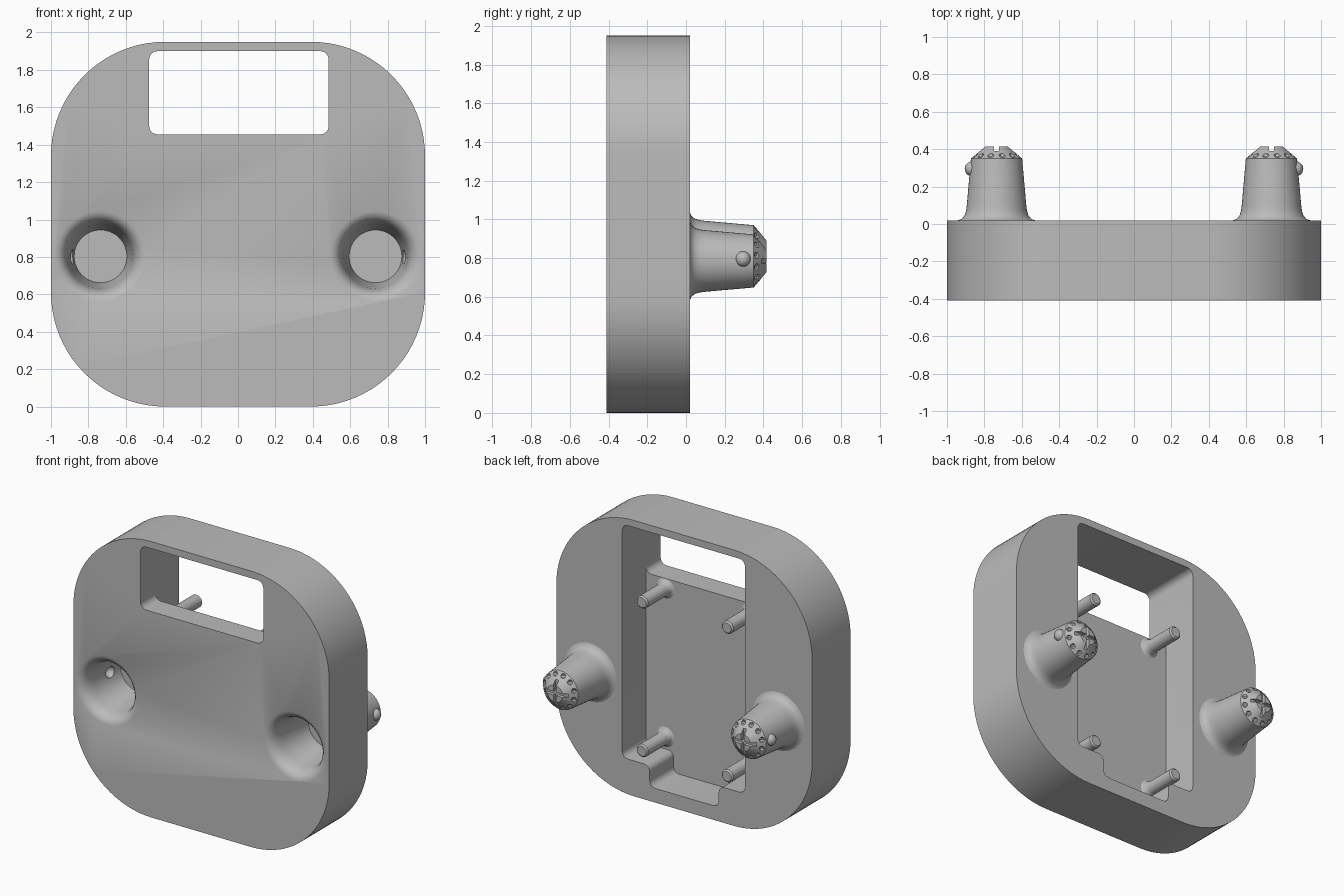
import bpy, bmesh
from math import cos, sin, pi
from mathutils import Vector, Matrix

old = bpy.data.objects.get("Cube")
if old:
    bpy.data.objects.remove(old, do_unlink=True)

grey = bpy.data.materials.new("light_grey")
grey.use_nodes = True
grey.diffuse_color = (0.5, 0.5, 0.5, 1)
grey.node_tree.nodes["Principled BSDF"].inputs["Base Color"].default_value = (0.5, 0.5, 0.5, 1)

FRONT, BACK, FLOOR = -0.41, 0.02, -0.245


def finish(bm, name):
    """Turn a bmesh into a grey object with outward normals."""
    bmesh.ops.recalc_face_normals(bm, faces=bm.faces)
    mesh = bpy.data.meshes.new(name)
    bm.to_mesh(mesh)
    bm.free()
    mesh.materials.append(grey)
    ob = bpy.data.objects.new(name, mesh)
    bpy.context.collection.objects.link(ob)
    return ob


def rounded(corners, radius, steps):
    """Round every right-angled corner of an outline."""
    out = []
    pts = [Vector(c) for c in corners]
    for i, p in enumerate(pts):
        a = (pts[i - 1] - p).normalized()
        b = (pts[(i + 1) % len(pts)] - p).normalized()
        centre = p + radius * (a + b)
        for k in range(steps + 1):
            t = k / steps * pi / 2
            out.append(centre - radius * (b * cos(t) + a * sin(t)))
    return out


def prism(name, outline, y0, y1):
    """Extrude an x-z outline along y."""
    bm = bmesh.new()
    face = bm.faces.new([bm.verts.new((p.x, y0, p.y)) for p in outline])
    new = bmesh.ops.extrude_face_region(bm, geom=[face])["geom"]
    verts = [g for g in new if isinstance(g, bmesh.types.BMVert)]
    bmesh.ops.translate(bm, verts=verts, vec=(0, y1 - y0, 0))
    return finish(bm, name)


def lathe(name, profile, x, z, steps=48):
    """Spin (radius, y) points around an axis parallel to y."""
    bm = bmesh.new()
    vs = [bm.verts.new((r, y, 0)) for r, y in profile]
    es = [bm.edges.new(pair) for pair in zip(vs, vs[1:])]
    bmesh.ops.spin(bm, geom=vs + es, cent=(0, 0, 0), axis=(0, 1, 0),
                   angle=2 * pi, steps=steps)
    bmesh.ops.remove_doubles(bm, verts=bm.verts, dist=0.0001)
    bmesh.ops.translate(bm, verts=bm.verts, vec=(x, 0, z))
    return finish(bm, name)


def ball(name, centre, radius, segs=20):
    bm = bmesh.new()
    bmesh.ops.create_uvsphere(bm, u_segments=segs, v_segments=segs // 2, radius=radius)
    bmesh.ops.translate(bm, verts=bm.verts, vec=centre)
    return finish(bm, name)


def box(name, centre, size):
    bm = bmesh.new()
    bmesh.ops.create_cube(bm, size=1, matrix=Matrix.Translation(centre) @ Matrix.Diagonal((*size, 1)))
    return finish(bm, name)


def cut(ob, cutter):
    mod = ob.modifiers.new("cut", "BOOLEAN")
    mod.operation = "DIFFERENCE"
    mod.solver = "EXACT"
    mod.object = cutter
    bpy.context.view_layer.objects.active = ob
    bpy.ops.object.modifier_apply(modifier=mod.name)
    bpy.data.objects.remove(cutter, do_unlink=True)


def smooth(ob):
    bpy.ops.object.select_all(action="DESELECT")
    ob.select_set(True)
    bpy.context.view_layer.objects.active = ob
    bpy.ops.object.shade_smooth_by_angle(angle=pi / 6)


# Case with a stepped pocket in the back and a window through the front
case = prism("case", rounded([(-1, 0), (1, 0), (1, 1.95), (-1, 1.95)], 0.61, 20), FRONT, BACK)
L, R, N = -0.475, 0.485, 0.27
pocket = rounded([(L, 0.25), (-N, 0.25), (-N, 0.1), (N, 0.1),
                  (N, 0.25), (R, 0.25), (R, 1.9), (L, 1.9)], 0.045, 6)
cut(case, prism("pocket_cutter", pocket, FLOOR, 0.2))
window = rounded([(L, 1.455), (R, 1.455), (R, 1.9), (L, 1.9)], 0.045, 6)
cut(case, prism("window_cutter", window, -0.6, -0.1))

# Flared sockets in the front, each with a dent for the detent ball
socket = [(0, -0.45), (0.24, -0.45), (0.24, FRONT), (0.215, -0.4), (0.195, -0.38),
          (0.182, -0.35), (0.173, -0.31), (0.141, -0.06), (0, -0.06)]
for side in (-1, 1):
    cut(case, lathe("socket_cutter", socket, side * 0.735, 0.803))
    cut(case, ball("dent_cutter", (side * 0.89, -0.16, 0.8), 0.04))
smooth(case)

# Tapered pegs on the back, with dimpled chamfer and cross slot in the tip
peg = [(0, 0), (0.205, 0), (0.205, BACK), (0.186, 0.027), (0.171, 0.045),
       (0.163, 0.07), (0.159, 0.1), (0.137, 0.35), (0.06, 0.415), (0, 0.415)]
for side, label, z in ((-1, "right", 0.833), (1, "left", 0.785)):
    x = side * 0.735
    ob = lathe(label + "_peg", peg, x, z)
    cut(ob, box("slot_cutter", (x, 0.42, z), (0.025, 0.06, 0.19)))
    cut(ob, box("slot_cutter", (x, 0.42, z), (0.19, 0.06, 0.025)))
    for k in range(12):
        a = (k + 0.5) * pi / 6
        cut(ob, ball("dimple_cutter", (x + 0.122 * cos(a), 0.37, z + 0.122 * sin(a)), 0.019, 10))
    smooth(ob)
    smooth(ball(label + "_detent_ball", (x + side * 0.13, 0.295, z + 0.01), 0.04))

# Four filleted mounting posts in the pocket
post = [(0, -0.26), (0.07, -0.26), (0.07, FLOOR), (0.057, -0.237), (0.049, -0.222),
        (0.045, -0.2), (0.045, 0.01), (0.035, BACK), (0, BACK)]
for x, side in ((-0.333, "right"), (0.333, "left")):
    for z, level in ((0.335, "lower"), (1.385, "upper")):
        smooth(lathe(f"{level}_{side}_post", post, x, z, 32))
